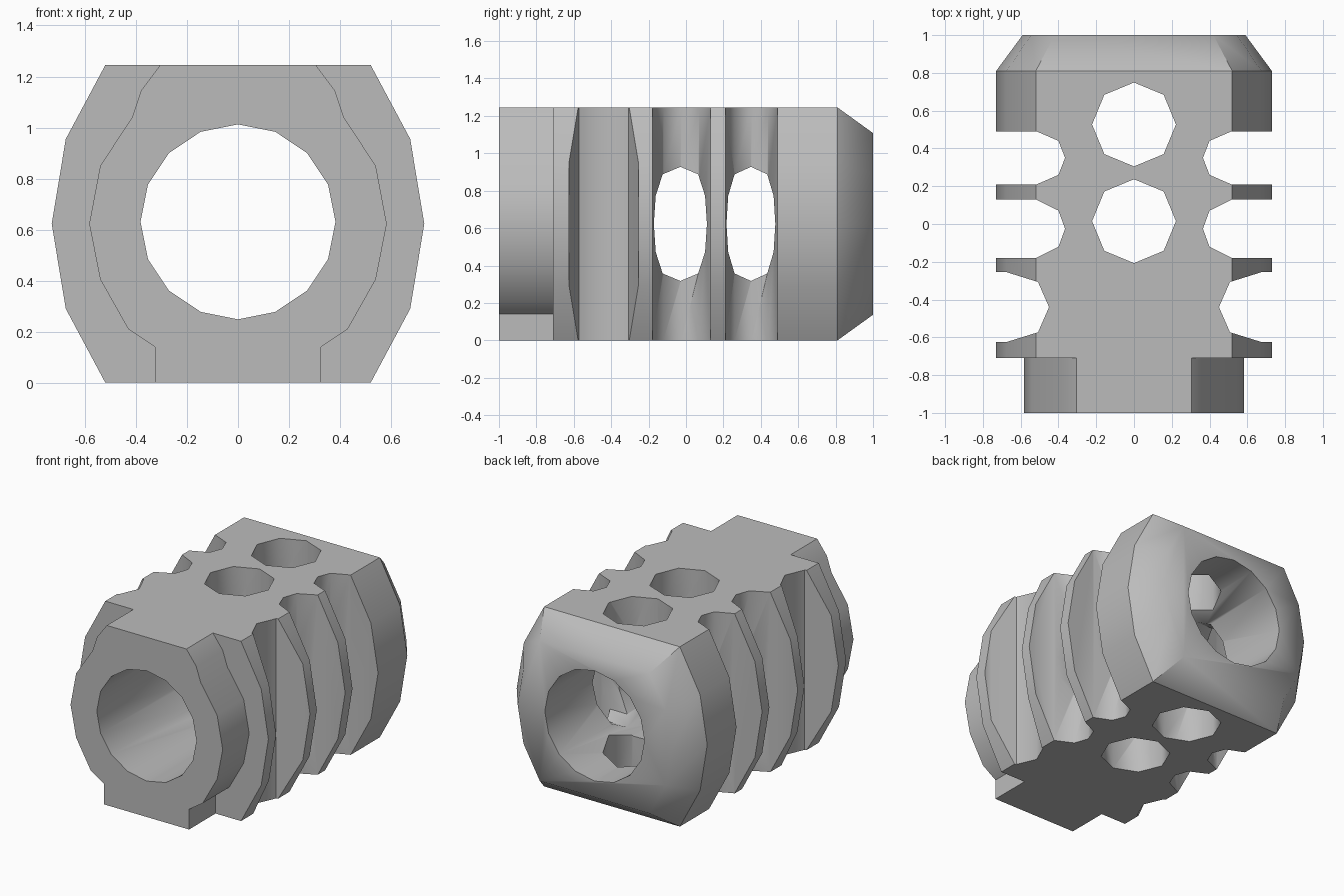
import bpy, bmesh, math
from mathutils import Vector

if "Cube" in bpy.data.objects:
    bpy.data.objects.remove(bpy.data.objects["Cube"], do_unlink=True)

MID = 0.6225  # height of the bore axis

steel = bpy.data.materials.new("grey steel")
steel.use_nodes = True
GREY = (0.5, 0.5, 0.5, 1)
steel.diffuse_color = GREY
steel.node_tree.nodes["Principled BSDF"].inputs["Base Color"].default_value = GREY


def loft(name, rings):
    """Closed solid through a row of matching rings of points."""
    bm = bmesh.new()
    loops = [[bm.verts.new(p) for p in ring] for ring in rings]
    for a, b in zip(loops, loops[1:]):
        for i in range(len(a)):
            j = (i + 1) % len(a)
            bm.faces.new((a[i], a[j], b[j], b[i]))
    bm.faces.new(loops[0])
    bm.faces.new(loops[-1])
    bmesh.ops.recalc_face_normals(bm, faces=bm.faces)
    mesh = bpy.data.meshes.new(name)
    bm.to_mesh(mesh)
    bm.free()
    mesh.materials.append(steel)
    obj = bpy.data.objects.new(name, mesh)
    bpy.context.collection.objects.link(obj)
    return obj


def mirrored(half):
    """Full outline from its right half, listed bottom to top."""
    return half + [(-x, z) for x, z in reversed(half)]


def section(outline, y, sx=1, sz=1):
    return [(x * sx, y, MID + (z - MID) * sz) for x, z in outline]


def ring(n, r):
    return [(r * math.sin(math.tau * i / n), r * math.cos(math.tau * i / n)) for i in range(n)]


def combine(target, tool, operation):
    mod = target.modifiers.new(tool.name, 'BOOLEAN')
    mod.operation = operation
    mod.solver = 'EXACT'
    mod.object = tool
    bpy.context.view_layer.objects.active = target
    bpy.ops.object.modifier_apply(modifier=mod.name)
    bpy.data.objects.remove(tool, do_unlink=True)


# Main body with the tapered rear end
body_outline = mirrored([(0.52, 0), (0.675, 0.29), (0.73, MID), (0.675, 0.955), (0.52, 1.245)])
body = loft("muzzle_brake_body", [
    section(body_outline, -0.71),
    section(body_outline, 0.81),
    section(body_outline, 1.0, 0.808, 0.78)])

# Narrower front collar
collar_outline = mirrored([(0.325, 0), (0.325, 0.14), (0.43, 0.21), (0.54, 0.405), (0.583, MID),
                           (0.54, 0.85), (0.415, 1.04), (0.38, 1.145), (0.305, 1.245)])
collar = loft("front_collar", [section(collar_outline, -1.0), section(collar_outline, -0.66)])
combine(body, collar, 'UNION')

# Side grooves: half width, depth points, all cut straight down
def groove(side, y, half, shoulder, mid_x, floor, mid_half):
    pts = [(0.9, y - half), (shoulder, y - half), (mid_x, y - mid_half), (floor, y),
           (mid_x, y + mid_half), (shoulder, y + half), (0.9, y + half)]
    tool = loft("groove_cutter", [[(side * x, v, z) for x, v in pts] for z in (-0.2, 1.5)])
    combine(body, tool, 'DIFFERENCE')


for side in (-1, 1):
    groove(side, -0.44, 0.185, 0.675, 0.508, 0.45, 0.133)
    groove(side, -0.025, 0.155, 0.52, 0.40, 0.365, 0.096)
    groove(side, 0.35, 0.14, 0.515, 0.40, 0.365, 0.09)

# Central bore
bore = loft("bore_cutter", [[(x, y, MID + 0.008 + z) for x, z in ring(16, 0.382)]
                            for y in (-1.2, 1.2)])
combine(body, bore, 'DIFFERENCE')

# Vertical ports through top and bottom
for y in (0.015, 0.527):
    port = loft("port_cutter", [[(x, y + v, z) for x, v in ring(8, 0.222)] for z in (-0.2, 1.5)])
    combine(body, port, 'DIFFERENCE')

# Side windows from the grooves into the bore
window_outline = mirrored([(0, -0.305), (0.095, -0.265), (0.132, -0.15), (0.142, 0),
                           (0.132, 0.15), (0.095, 0.265), (0, 0.305)])
window_outline = list(dict.fromkeys((x + 0.0, z) for x, z in window_outline))
for y, scale in ((-0.03, 1.0), (0.347, 0.92)):
    window = loft("window_cutter", [[(x, y + v * scale, MID + z) for v, z in window_outline]
                                    for x in (-0.6, 0.6)])
    combine(body, window, 'DIFFERENCE')

# Smooth shading, with a soft rear rim and a crisp taper line
bpy.ops.object.select_all(action='DESELECT')
body.select_set(True)
bpy.context.view_layer.objects.active = body
bpy.ops.object.shade_smooth_by_angle(angle=math.radians(48))
centre = Vector((0, 1, MID))
for edge in body.data.edges:
    a, b = (body.data.vertices[i].co for i in edge.vertices)
    if min(a.y, b.y) > 0.99 and min((a - centre).length, (b - centre).length) > 0.42:
        edge.use_edge_sharp = False
    elif abs(a.y - 0.81) < 0.005 and abs(b.y - 0.81) < 0.005:
        edge.use_edge_sharp = True
